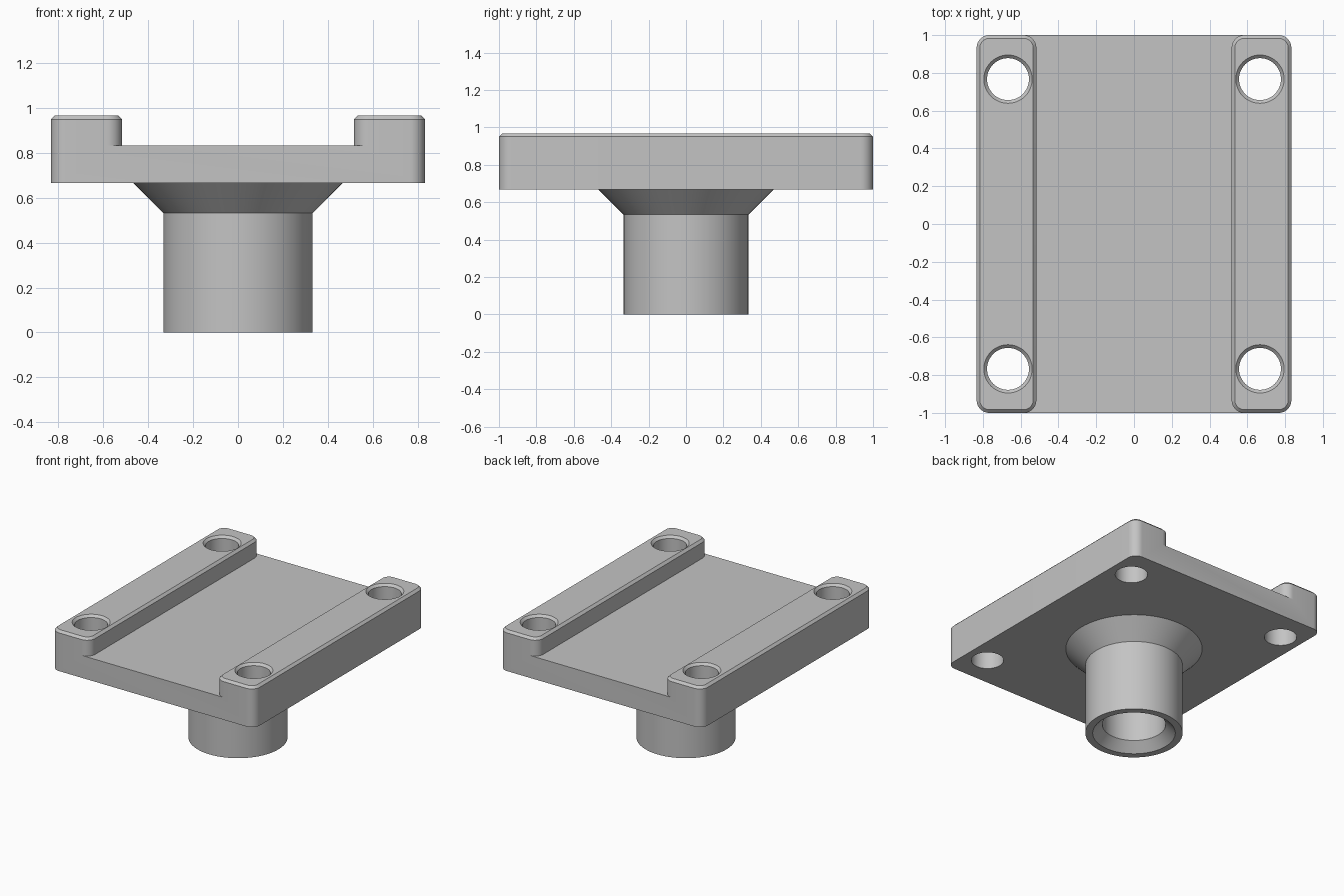
import bpy, bmesh
from math import pi, sin, cos

cube = bpy.data.objects.get("Cube")
if cube:
    bpy.data.objects.remove(cube)

# Overall dimensions
HALF_X, HALF_Y = 0.833, 1.0
BASE, FLOOR, TOP = 0.667, 0.833, 0.967
RAIL_INNER = 0.517
CORNER, CHAMFER = 0.067, 0.017

grey = bpy.data.materials.new("light grey")
grey.use_nodes = True
grey.diffuse_color = (0.55, 0.55, 0.55, 1)
grey.node_tree.nodes["Principled BSDF"].inputs["Base Color"].default_value = grey.diffuse_color


def finish(name, bm):
    bmesh.ops.recalc_face_normals(bm, faces=bm.faces)
    mesh = bpy.data.meshes.new(name)
    bm.to_mesh(mesh)
    bm.free()
    mesh.materials.append(grey)
    obj = bpy.data.objects.new(name, mesh)
    bpy.context.collection.objects.link(obj)
    return obj


def arc(cx, cy, r, start, end, steps=10):
    angles = [start + (end - start) * i / steps for i in range(steps + 1)]
    return [(cx + r * cos(a), cy + r * sin(a)) for a in angles]


def prism(name, outline, z0, z1):
    bm = bmesh.new()
    face = bm.faces.new([bm.verts.new((x, y, z0)) for x, y in outline])
    extruded = bmesh.ops.extrude_face_region(bm, geom=[face])["geom"]
    verts = [v for v in extruded if isinstance(v, bmesh.types.BMVert)]
    bmesh.ops.translate(bm, verts=verts, vec=(0, 0, z1 - z0))
    return finish(name, bm)


def lathe(name, profile, centre=(0, 0), steps=64):
    bm = bmesh.new()
    verts = [bm.verts.new((r, 0, z)) for r, z in profile]
    edges = [bm.edges.new(pair) for pair in zip(verts, verts[1:])]
    bmesh.ops.spin(bm, geom=verts + edges, cent=(0, 0, 0), axis=(0, 0, 1),
                   angle=2 * pi, steps=steps)
    bmesh.ops.remove_doubles(bm, verts=bm.verts, dist=1e-4)
    bmesh.ops.translate(bm, verts=bm.verts, vec=(*centre, 0))
    return finish(name, bm)


def activate(obj):
    bpy.ops.object.select_all(action="DESELECT")
    obj.select_set(True)
    bpy.context.view_layer.objects.active = obj


def cut(target, cutter):
    mod = target.modifiers.new("cut", "BOOLEAN")
    mod.operation, mod.solver, mod.object = "DIFFERENCE", "EXACT", cutter
    activate(target)
    bpy.ops.object.modifier_apply(modifier=mod.name)
    bpy.data.objects.remove(cutter)


# Rounded mounting block
outline = []
for i, (sx, sy) in enumerate([(1, 1), (-1, 1), (-1, -1), (1, -1)]):
    outline += arc(sx * (HALF_X - CORNER), sy * (HALF_Y - CORNER), CORNER,
                   i * pi / 2, (i + 1) * pi / 2)
plate = prism("mounting_plate", outline, BASE, TOP)

# Channel between the rails, flared where the rail ends are rounded
side = arc(RAIL_INNER + CORNER, HALF_Y - CORNER, CORNER, pi, pi / 2)
side.append((RAIL_INNER + CORNER, HALF_Y + 0.1))
quarters = side + [(-x, y) for x, y in reversed(side)]
quarters += [(-x, -y) for x, y in side] + [(x, -y) for x, y in reversed(side)]
cut(plate, prism("channel_cutter", quarters, FLOOR, TOP + 0.1))

# Chamfer around the top of both rails
bm = bmesh.new()
bm.from_mesh(plate.data)
bmesh.ops.remove_doubles(bm, verts=bm.verts, dist=1e-5)
rim = [e for e in bm.edges
       if all(abs(v.co.z - TOP) < 1e-4 for v in e.verts)
       and any(f.normal.z < 0.5 for f in e.link_faces)]
bmesh.ops.bevel(bm, geom=rim, offset=CHAMFER, segments=1, affect="EDGES",
                clamp_overlap=False)
bm.to_mesh(plate.data)
bm.free()

# Screw holes with chamfered mouths
for sx in (-1, 1):
    for sy in (-1, 1):
        drill = [(0, BASE - 0.1), (0.111, BASE - 0.1), (0.111, TOP - CHAMFER),
                 (0.128, TOP), (0.128, TOP + 0.1), (0, TOP + 0.1)]
        cut(plate, lathe("drill", drill, (sx * 0.667, sy * 0.767), 48))

# Hollow socket with a flared collar under the plate
socket = lathe("socket", [(0.467, BASE), (0.333, 0.533), (0.333, 0),
                          (0.283, 0), (0.217, 0.067), (0.217, BASE)], steps=96)

for obj in (plate, socket):
    activate(obj)
    bpy.ops.object.shade_smooth_by_angle(angle=pi / 6)
